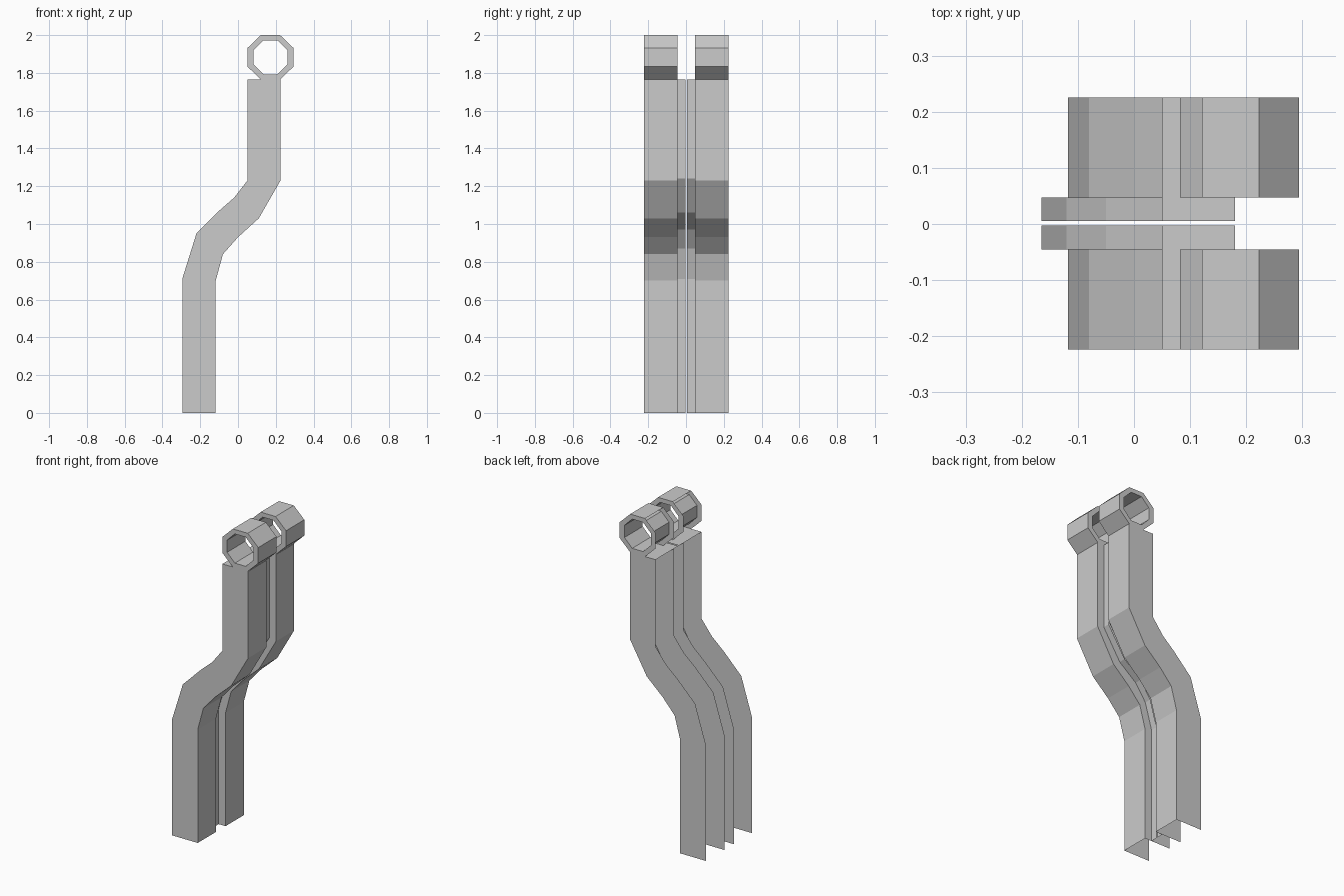
import bpy, bmesh, math
from mathutils import Vector

cube = bpy.data.objects.get("Cube")
if cube:
    bpy.data.objects.remove(cube, do_unlink=True)

grey = bpy.data.materials.new("light_grey")
grey.use_nodes = True
grey.diffuse_color = (0.6, 0.6, 0.6, 1)
grey.node_tree.nodes["Principled BSDF"].inputs["Base Color"].default_value = (0.6, 0.6, 0.6, 1)

TOP = 1.765
# side profiles (x, z), bottom to top
BACK_EDGE = [(-.295, 0), (-.295, .71), (-.22, .95), (-.1, 1.07), (-.02, 1.14), (.05, 1.23), (.05, TOP)]
FACE_EDGE = [(-.118, 0), (-.118, .70), (-.08, .84), (0, .93), (.11, 1.03), (.225, 1.23), (.225, TOP)]
WEB_EDGE = [(-.165, 0), (-.165, .71), (-.12, .87), (-.05, .97), (.065, 1.06), (.18, 1.24), (.18, TOP)]
OUTER_Y, INNER_Y, GAP_Y = .2245, .0465, .004
SHIFT = .001


def add_face(bm, points, outward):
    """Add one polygon turned towards the given direction."""
    face = bm.faces.new([bm.verts.new(p) for p in points])
    face.normal_update()
    if face.normal.dot(Vector(outward)) < 0:
        face.normal_flip()


def sweep(bm, edge, y0, y1, outward):
    """Stretch an open profile between two depths."""
    for (xa, za), (xb, zb) in zip(edge, edge[1:]):
        add_face(bm, [(xa, y0, za), (xb, y0, zb), (xb, y1, zb), (xa, y1, za)], outward)


def finish(bm, name):
    bmesh.ops.remove_doubles(bm, verts=bm.verts, dist=.0005)
    mesh = bpy.data.meshes.new(name)
    bm.to_mesh(mesh)
    bm.free()
    mesh.materials.append(grey)
    bpy.context.collection.objects.link(bpy.data.objects.new(name, mesh))


def octagon(rx, rz):
    angles = [math.radians(22.5 + 45 * i) for i in range(8)]
    k = 1 / math.cos(math.radians(22.5))
    return [(.172 + rx * k * math.cos(a), 1.8825 + rz * k * math.sin(a)) for a in angles]


for side, label in ((-1, "front"), (1, "back")):
    outer, inner, gap = [side * y + SHIFT for y in (OUTER_Y, INNER_Y, GAP_Y)]

    # bent channel, open at the rear and underneath
    bm = bmesh.new()
    outline = BACK_EDGE + FACE_EDGE[::-1]
    for y, direction in ((outer, side), (inner, -side)):
        add_face(bm, [(x, y, z) for x, z in outline], (0, direction, 0))
    sweep(bm, FACE_EDGE, inner, outer, (1, 0, -.1))
    sweep(bm, [BACK_EDGE[-1], FACE_EDGE[-1]], inner, outer, (0, 0, 1))
    finish(bm, label + "_channel")

    # recessed strip beside the central gap
    bm = bmesh.new()
    sweep(bm, WEB_EDGE, gap, inner, (1, 0, -.1))
    sweep(bm, [BACK_EDGE[-1], WEB_EDGE[-1]], gap, inner, (0, 0, 1))
    finish(bm, label + "_recessed_strip")

    # eight-sided hinge ring, outer wall left open at the rear
    bm = bmesh.new()
    rim, bore = octagon(.1225, .1175), octagon(.09, .09)
    for i in range(8):
        j = (i + 1) % 8
        a = math.radians(45 * (i + 1))
        out = Vector((math.cos(a), 0, math.sin(a)))
        if out.x > -.1:
            sweep(bm, [rim[i], rim[j]], inner, outer, out)
        sweep(bm, [bore[i], bore[j]], inner, outer, -out)
        for y, direction in ((outer, side), (inner, -side)):
            ring = [rim[i], rim[j], bore[j], bore[i]]
            add_face(bm, [(x, y, z) for x, z in ring], (0, direction, 0))
    finish(bm, label + "_hinge_ring")
